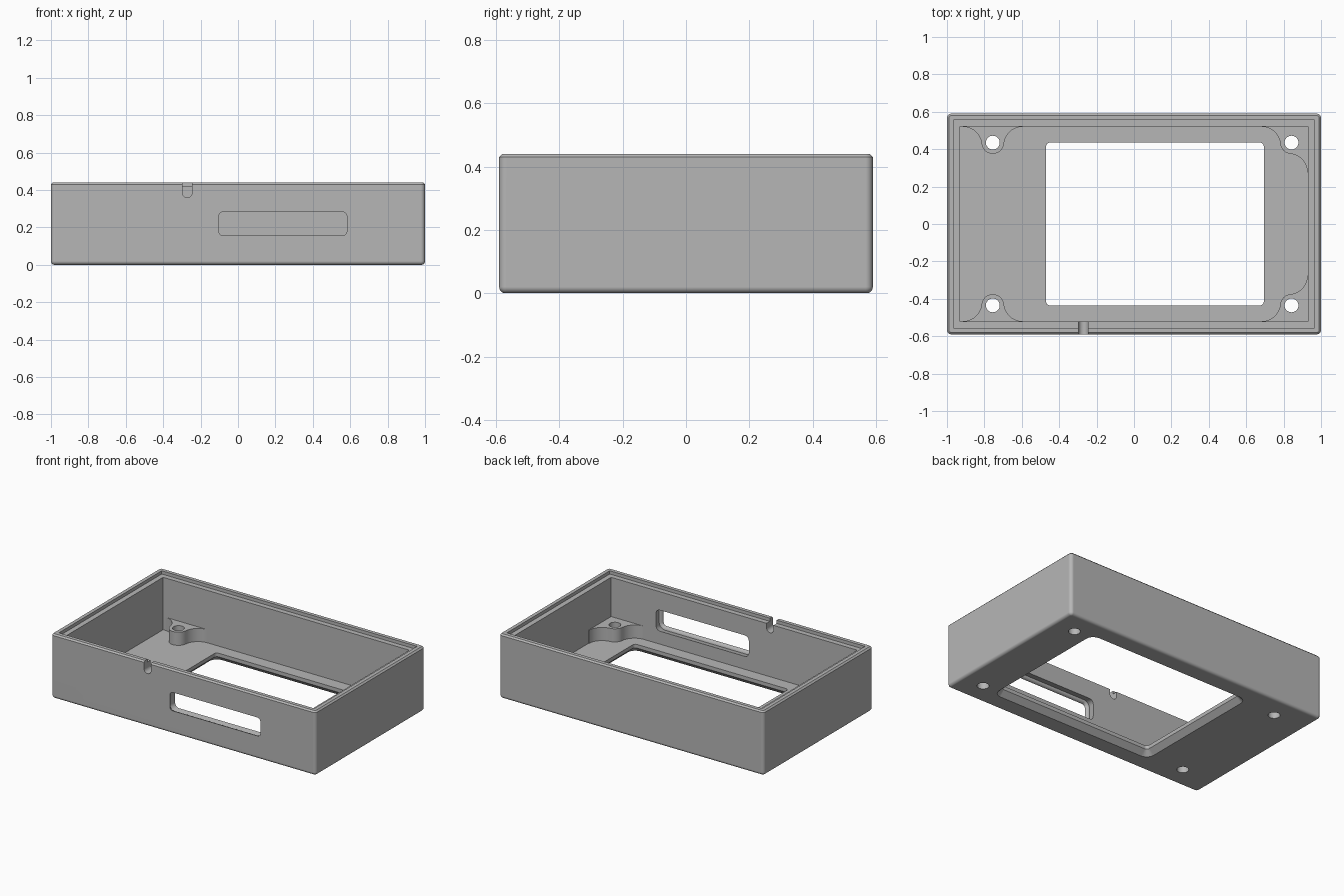
import bpy, bmesh
from math import sin, cos, pi, atan2, radians, sqrt

old = bpy.data.objects.get("Cube")
if old:
    bpy.data.objects.remove(old, do_unlink=True)

grey = bpy.data.materials.new("plain grey")
grey.use_nodes = True
grey.diffuse_color = (0.47, 0.47, 0.47, 1)
grey.node_tree.nodes["Principled BSDF"].inputs["Base Color"].default_value = grey.diffuse_color


def arc(cx, cy, r, start, end, steps):
    """Points on an arc, angles in radians."""
    return [(cx + r * cos(start + (end - start) * i / steps),
             cy + r * sin(start + (end - start) * i / steps)) for i in range(steps + 1)]


def rounded_rect(cx, cy, hx, hy, r):
    pts = []
    for k, (sx, sy) in enumerate([(1, 1), (-1, 1), (-1, -1), (1, -1)]):
        pts += arc(cx + sx * (hx - r), cy + sy * (hy - r), r, k * pi / 2, (k + 1) * pi / 2, 5)
    return pts


def loft(name, rings, axis="z"):
    """Solid through rings of (depth, 2D outline), stacked along an axis."""
    bm = bmesh.new()
    loops = []
    for t, pts in rings:
        loops.append([bm.verts.new((x, y, t) if axis == "z" else (x, t, y)) for x, y in pts])
    for a, b in zip(loops, loops[1:]):
        for i in range(len(a)):
            j = (i + 1) % len(a)
            bm.faces.new((a[i], a[j], b[j], b[i]))
    bm.faces.new(loops[0])
    bm.faces.new(loops[-1])
    bmesh.ops.recalc_face_normals(bm, faces=bm.faces[:])
    mesh = bpy.data.meshes.new(name)
    bm.to_mesh(mesh)
    bm.free()
    mesh.materials.append(grey)
    obj = bpy.data.objects.new(name, mesh)
    bpy.context.collection.objects.link(obj)
    return obj


def prism(name, pts, low, high, axis="z"):
    return loft(name, [(low, pts), (high, pts)], axis)


def box_outline(hx, hy):
    return [(hx, hy), (-hx, hy), (-hx, -hy), (hx, -hy)]


def combine(target, tool, operation="DIFFERENCE"):
    tool.hide_render = True
    mod = target.modifiers.new("combine", "BOOLEAN")
    mod.operation = operation
    mod.solver = "EXACT"
    mod.object = tool
    bpy.context.view_layer.objects.active = target
    bpy.ops.object.modifier_apply(modifier=mod.name)
    bpy.data.objects.remove(tool, do_unlink=True)


HX, HY, TOP, FLOOR = 1.0, 0.59, 0.44, 0.06
WALL_X, WALL_Y = 0.93, 0.52

# Outer shell: rounded bottom edge, rounded corners, small chamfer at the rim
EDGE = 0.02


def shell_ring(z, inset):
    return z, rounded_rect(0, 0, HX - inset, HY - inset, EDGE + 0.003 - inset)


rings = []
for i in range(6):
    a = i / 5 * pi / 2
    rings.append(shell_ring(EDGE * (1 - sin(a)), EDGE * (1 - cos(a))))
rings.reverse()
rings.sort(key=lambda ring: ring[0])
rings += [shell_ring(TOP - 0.01, 0), shell_ring(TOP, 0.01)]
case = loft("case_body", rings)

# Inner cavity and the stepped rim for a lid
combine(case, prism("cavity_cutter", box_outline(WALL_X, WALL_Y), FLOOR, 1))
combine(case, prism("rim_step_cutter", box_outline(0.965, 0.555), 0.418, 1))


# Screw bosses blending into the walls with concave fillets
def boss_outline(d, in_corner):
    r, fillet, sink = 0.06, 0.1, 0.03
    a = sqrt((r + fillet) ** 2 - (d - fillet) ** 2)
    contact = atan2(fillet - d, -a)
    if contact < 0:
        contact += 2 * pi
    right = [(a, d + sink)] + arc(a, d - fillet, fillet, pi / 2, contact, 10)
    left = [(-x, y) for x, y in right]
    tilt = atan2(d - fillet, a)
    if in_corner:
        end = [(y, x) for x, y in left]
        stop = 1.5 * pi + tilt
    else:
        end = right
        stop = 2 * pi + tilt
    pts = left + arc(0, 0, r, pi - tilt, stop, 14)[1:-1] + end[::-1]
    if in_corner:
        pts.append((d + sink, d + sink))
    return pts


HOLE_Y = 0.435
holes = [(x, s * HOLE_Y, s) for x in (-0.755, 0.842) for s in (1, -1)]
for x, y, s in holes:
    outline = [(x + px, y + s * py) for px, py in boss_outline(WALL_Y - HOLE_Y, x > 0)]
    combine(case, prism("screw_boss", outline, 0.04, 0.15), "UNION")
for x, y, s in holes:
    combine(case, prism("screw_hole_cutter", arc(x, y, 0.037, 0, 2 * pi, 32)[:-1], -0.1, 0.3))


# Display window in the floor, chamfered on the underside
def window_ring(z, grow):
    return z, rounded_rect(0.112, 0, 0.582 + grow, HOLE_Y + grow, 0.02 + grow)


combine(case, loft("window_cutter", [window_ring(-0.01, 0.045), window_ring(0.035, 0),
                                     window_ring(0.1, 0)]))

# Long slot in the front wall with a rounded outer edge
FLARE = 0.02


def slot_ring(y, grow):
    return y, rounded_rect(0.24, 0.22, 0.342 + grow, 0.063 + grow, 0.022 + grow)


rings = [slot_ring(-HY - 0.02, FLARE)]
for i in range(6):
    a = i / 5 * pi / 2
    rings.append(slot_ring(-HY + FLARE * sin(a), FLARE * (1 - cos(a))))
rings.append(slot_ring(-0.48, 0))
combine(case, loft("slot_cutter", rings, "y"))

# Small round-bottomed cable notch in the front rim
notch = arc(-0.271, 0.386, 0.026, pi, 2 * pi, 12) + [(-0.245, 0.6), (-0.297, 0.6)]
combine(case, prism("notch_cutter", notch, -0.7, -0.48, "y"))

# Smooth the rounded edges, keep flat faces flat
bpy.ops.object.select_all(action="DESELECT")
case.select_set(True)
bpy.context.view_layer.objects.active = case
bpy.ops.object.shade_smooth_by_angle(angle=radians(30))
weighted = case.modifiers.new("flat faces", "WEIGHTED_NORMAL")
weighted.keep_sharp = True
